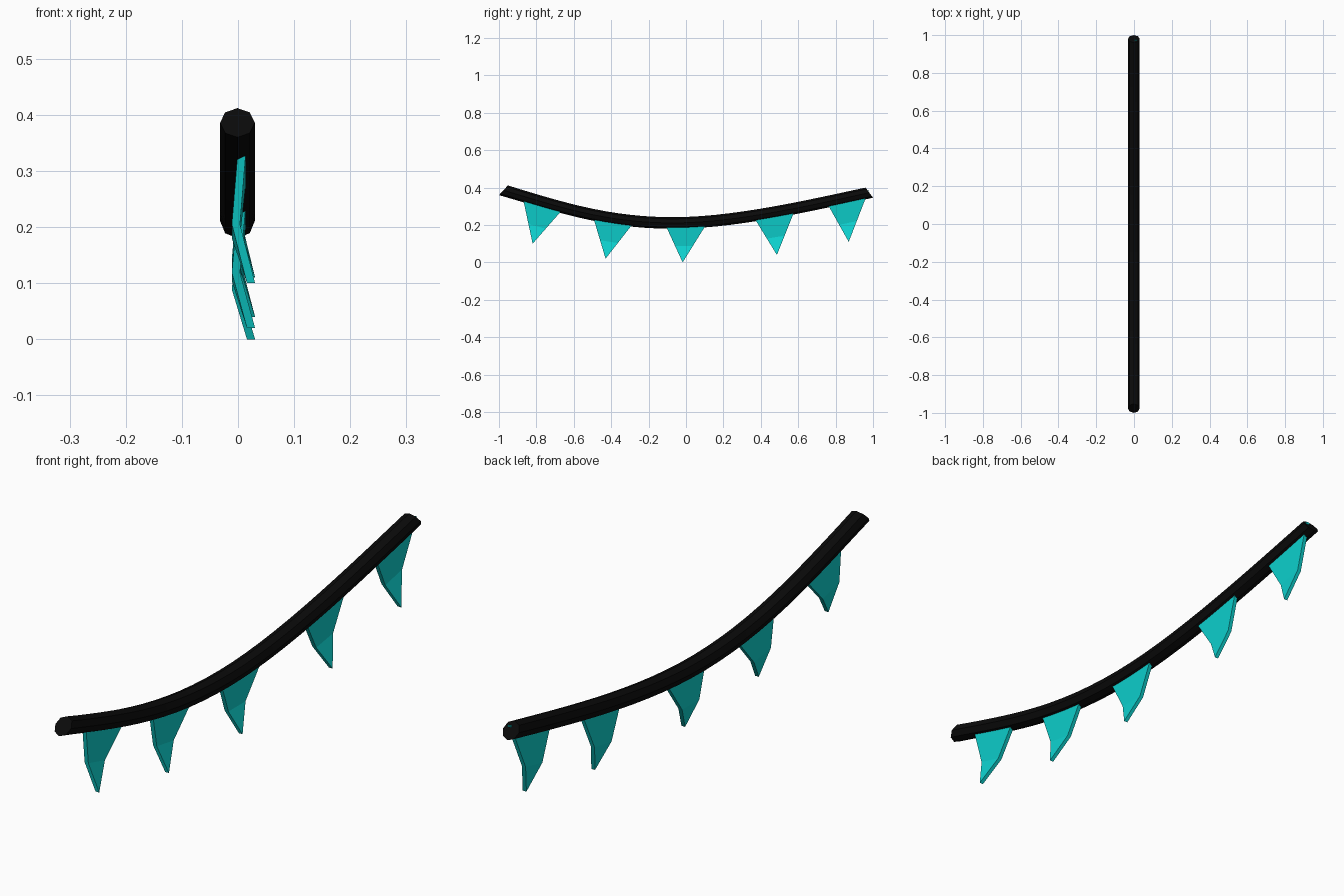
import bpy
import bmesh
import math
from mathutils import Vector
from mathutils.geometry import interpolate_bezier

if "Cube" in bpy.data.objects:
    bpy.data.objects.remove(bpy.data.objects["Cube"], do_unlink=True)


def make_material(name, rgb):
    mat = bpy.data.materials.new(name)
    mat.use_nodes = True
    color = (*rgb, 1)
    mat.diffuse_color = color
    mat.node_tree.nodes["Principled BSDF"].inputs["Base Color"].default_value = color
    return mat


def make_object(name, bm, mat):
    bmesh.ops.recalc_face_normals(bm, faces=bm.faces)
    mesh = bpy.data.meshes.new(name)
    bm.to_mesh(mesh)
    bm.free()
    mesh.materials.append(mat)
    obj = bpy.data.objects.new(name, mesh)
    bpy.context.collection.objects.link(obj)
    return obj


def point(y, z):
    return Vector((0, y, z))


black = make_material("black", (0.003, 0.003, 0.003))
teal = make_material("teal", (0.004, 0.64, 0.62))

# Sagging rope: an eight-sided tube along two joined curves
RADIUS = 0.031
SIDES = 8
left, low, right = point(-0.976, 0.386), point(-0.07, 0.211), point(0.98, 0.373)
path = interpolate_bezier(left, point(-0.675, 0.295), point(-0.42, 0.211), low, 14)
path += interpolate_bezier(low, point(0.25, 0.211), point(0.63, 0.297), right, 14)[1:]

bm = bmesh.new()
rings = []
last = len(path) - 1
for i, centre in enumerate(path):
    tangent = (path[min(i + 1, last)] - path[max(i - 1, 0)]).normalized()
    up = point(-tangent.z, tangent.y) * RADIUS
    # The two ends are cut at a slant
    if i == 0:
        up = point(0.024, 0.026)
    elif i == last:
        up = point(-0.02, 0.027)
    ring = []
    for s in range(SIDES):
        a = math.tau * s / SIDES
        side = Vector((RADIUS * math.sin(a) - 0.001, 0, 0))
        ring.append(bm.verts.new(centre + side + up * math.cos(a)))
    rings.append(ring)
for a, b in zip(rings, rings[1:]):
    for s in range(SIDES):
        t = (s + 1) % SIDES
        bm.faces.new((a[s], a[t], b[t], b[s]))
bm.faces.new(rings[0])
bm.faces.new(rings[-1])
make_object("rope", bm, black)


# Pennants: creased triangles with a little thickness
def make_pennant(name, y, z, tilt, tip_y, tip_z):
    a = math.radians(tilt)
    along = point(math.cos(a), math.sin(a)) * 0.12
    top = point(y, z + 0.01)
    tip = point(tip_y, tip_z)
    bm = bmesh.new()

    def vert(p, x):
        return bm.verts.new(p + Vector((x, 0, 0)))

    tops = [vert(top + along * s, 0.002) for s in (-1, 1)]
    creases = [vert((top + along * s).lerp(tip, 0.6), -0.011) for s in (-1, 1)]
    end = vert(tip, 0.016)
    bm.faces.new((tops[0], tops[1], creases[1], creases[0]))
    bm.faces.new((creases[0], creases[1], end))
    grown = bmesh.ops.extrude_face_region(bm, geom=bm.faces[:], use_keep_orig=True)
    new_verts = [g for g in grown["geom"] if isinstance(g, bmesh.types.BMVert)]
    bmesh.ops.translate(bm, verts=new_verts, vec=(0.0145, 0, 0))
    make_object(name, bm, teal)


pennants = [
    (-0.76, 0.322, -15, -0.82, 0.10),
    (-0.385, 0.238, -9, -0.43, 0.02),
    (0.0, 0.212, 0, -0.018, 0.0),
    (0.47, 0.268, 9, 0.486, 0.04),
    (0.86, 0.352, 12, 0.87, 0.11),
]
for number, values in enumerate(pennants, 1):
    make_pennant(f"pennant_{number}", *values)
